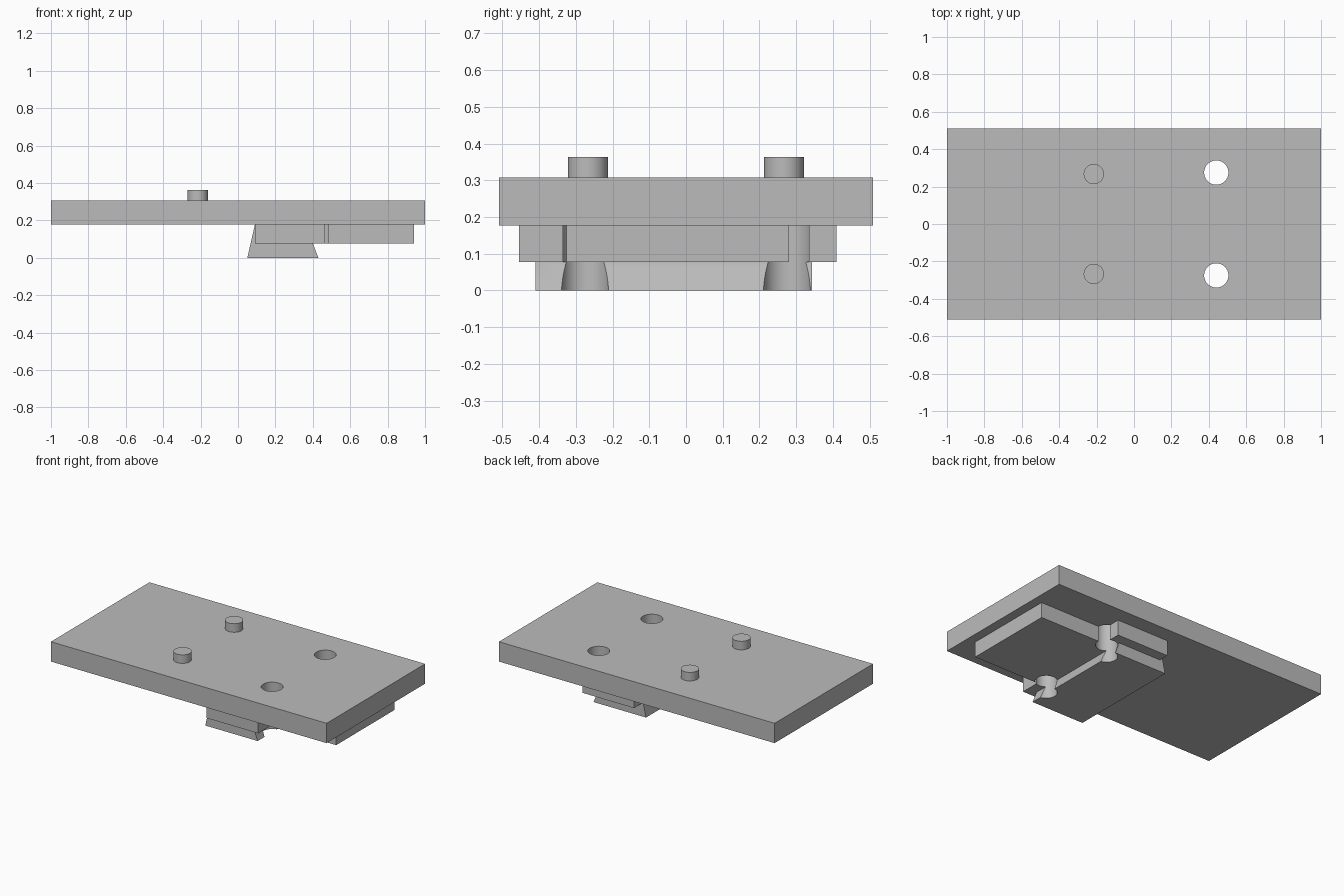
import bpy
import bmesh

default = bpy.data.objects.get("Cube")
if default:
    bpy.data.objects.remove(default, do_unlink=True)

# Single plain grey finish
grey = bpy.data.materials.new("plain grey")
grey.use_nodes = True
colour = (0.5, 0.5, 0.5, 1)
grey.diffuse_color = colour
grey.node_tree.nodes["Principled BSDF"].inputs["Base Color"].default_value = colour

PLATE_BOTTOM, PLATE_TOP = 0.177, 0.307
STEP = 0.077


def finish(name, bm):
    bmesh.ops.recalc_face_normals(bm, faces=bm.faces)
    mesh = bpy.data.meshes.new(name)
    bm.to_mesh(mesh)
    bm.free()
    mesh.materials.append(grey)
    obj = bpy.data.objects.new(name, mesh)
    bpy.context.collection.objects.link(obj)
    return obj


def prism(name, profile, y0, y1):
    """Extrude an x-z profile from y0 to y1."""
    bm = bmesh.new()
    face = bm.faces.new([bm.verts.new((x, y0, z)) for x, z in profile])
    moved = bmesh.ops.extrude_face_region(bm, geom=[face])["geom"]
    verts = [v for v in moved if isinstance(v, bmesh.types.BMVert)]
    bmesh.ops.translate(bm, verts=verts, vec=(0, y1 - y0, 0))
    return finish(name, bm)


def box(name, x0, x1, y0, y1, z0, z1):
    return prism(name, [(x0, z0), (x1, z0), (x1, z1), (x0, z1)], y0, y1)


def cylinder(name, x, y, radius, z0, z1):
    bm = bmesh.new()
    bmesh.ops.create_cone(bm, cap_ends=True, segments=64, radius1=radius,
                          radius2=radius, depth=z1 - z0)
    bmesh.ops.translate(bm, verts=bm.verts, vec=(x, y, (z0 + z1) / 2))
    return finish(name, bm)


def select_only(obj):
    bpy.ops.object.select_all(action="DESELECT")
    obj.select_set(True)
    bpy.context.view_layer.objects.active = obj


# Main plate, and below it the stepped clamp with a dovetail foot
plate = box("plate", -1, 1, -0.51, 0.51, PLATE_BOTTOM, PLATE_TOP)
bar = box("cross_bar", 0.09, 0.465, -0.455, 0.41, STEP, PLATE_BOTTOM)
block = box("side_block", 0.465, 0.94, -0.325, 0.28, STEP, PLATE_BOTTOM)
foot = prism("dovetail_foot",
             [(0.05, 0), (0.43, 0), (0.40, STEP), (0.40, PLATE_BOTTOM),
              (0.09, PLATE_BOTTOM)], -0.41, 0.343)
parts = [plate, bar, block, foot]

# Drilled holes pass through every layer
for side, y in (("front", -0.275), ("back", 0.275)):
    drill = cylinder(side + "_drill", 0.44, y, 0.065, -0.1, 0.5)
    drill.hide_render = True
    for part in parts:
        cut = part.modifiers.new("hole", "BOOLEAN")
        cut.operation = "DIFFERENCE"
        cut.solver = "EXACT"
        cut.object = drill
        select_only(part)
        bpy.ops.object.modifier_apply(modifier=cut.name)
    bpy.data.objects.remove(drill, do_unlink=True)

# Locating pegs on the top
for side, y in (("front", -0.267), ("back", 0.267)):
    parts.append(cylinder(side + "_peg", -0.215, y, 0.054, PLATE_TOP - 0.02, 0.363))

# Smooth round walls, crisp edges
for part in parts:
    select_only(part)
    bpy.ops.object.shade_smooth_by_angle()
